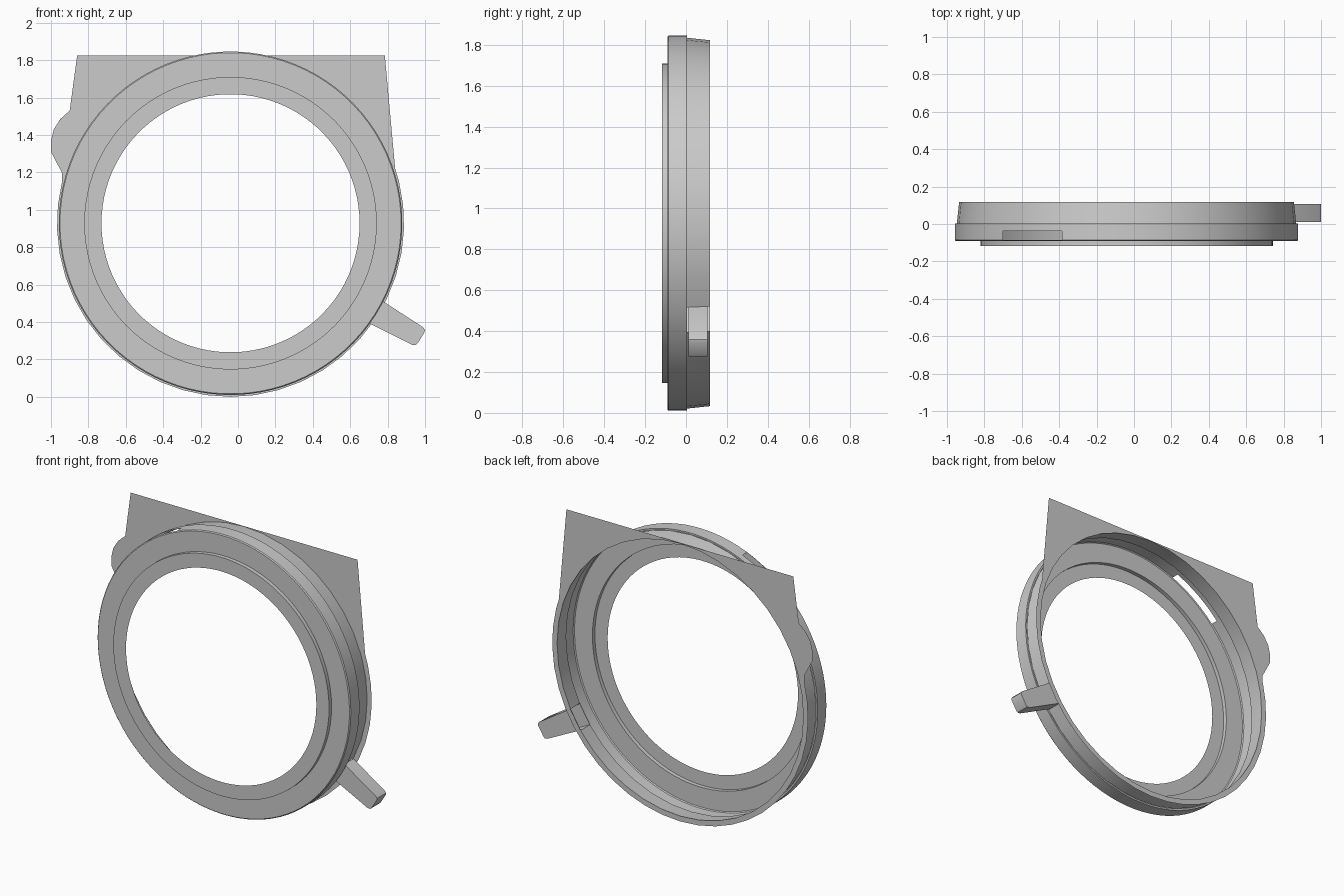
import bpy, bmesh, math

if "Cube" in bpy.data.objects:
    bpy.data.objects.remove(bpy.data.objects["Cube"])

CX, CZ = -0.04, 0.928          # ring axis


def polar(r, deg, y):
    a = math.radians(deg)
    return (CX + r * math.cos(a), y, CZ + r * math.sin(a))


def finish(name, bm):
    bmesh.ops.recalc_face_normals(bm, faces=bm.faces)
    me = bpy.data.meshes.new(name)
    bm.to_mesh(me)
    bm.free()
    ob = bpy.data.objects.new(name, me)
    bpy.context.collection.objects.link(ob)
    bpy.ops.object.select_all(action='DESELECT')
    ob.select_set(True)
    bpy.context.view_layer.objects.active = ob
    bpy.ops.object.shade_smooth_by_angle(angle=math.radians(30))
    return ob


def lathe(name, profile, n, skip=lambda band, deg: False):
    """Sheet of revolution about the y axis; skip() leaves openings."""
    bm = bmesh.new()
    rings = [[bm.verts.new(polar(r, 360 * i / n, y)) for i in range(n)]
             for r, y in profile]
    for b, (lo, hi) in enumerate(zip(rings, rings[1:])):
        for i in range(n):
            if not skip(b, 360 * (i + 0.5) / n):
                j = (i + 1) % n
                bm.faces.new((lo[i], lo[j], hi[j], hi[i]))
    return finish(name, bm)


# Front bezel: raised lip, flat flange, outer wall with a slot at upper left
lathe("front_bezel",
      [(0.69, -0.117), (0.782, -0.117), (0.782, -0.091), (0.912, -0.091),
       (0.918, -0.085), (0.918, -0.038), (0.918, 0.004), (0.907, 0.004)],
      90, lambda b, d: b == 4 and 112 < d < 136)

# Rear wall, open where the lever joins
lathe("rear_wall", [(0.907, 0.004), (0.895, 0.117)], 40,
      lambda b, d: 324 < d < 333)

# Thin back plate: square upper corners, side lug, round lower rim
outline = [(0.84, 1.22), (0.785, 1.825), (-0.86, 1.825), (-0.90, 1.53),
           (-0.95, 1.485), (-0.985, 1.43), (-1.0, 1.37), (-1.0, 1.31),
           (-0.94, 1.195)]
bm = bmesh.new()
outer = [bm.verts.new((x, 0.117, z)) for x, z in outline]
outer += [bm.verts.new(polar(0.928, 166 + 8 * i, 0.117)) for i in range(27)]
inner = [bm.verts.new(polar(0.893, 9 * i, 0.117)) for i in range(40)]
edges = [bm.edges.new((loop[i - 1], loop[i]))
         for loop in (outer, inner) for i in range(len(loop))]
bmesh.ops.triangle_fill(bm, edges=edges, use_beauty=True)
finish("back_plate", bm)

# Tapered hollow lever at lower right, open toward the ring
lever = [(0.692, 0.393), (0.93, 0.278), (0.95, 0.276), (0.962, 0.288),
         (0.997, 0.345), (1.0, 0.358), (0.99, 0.372), (0.768, 0.52)]
lever[0], lever[-1] = (polar(0.90, 324, 0)[::2]), (polar(0.90, 333, 0)[::2])
bm = bmesh.new()
a = [bm.verts.new((x, 0.012, z)) for x, z in lever]
b = [bm.verts.new((x, 0.106, z)) for x, z in lever]
bm.faces.new(a)
bm.faces.new(b)
for i in range(len(lever) - 1):
    bm.faces.new((a[i], a[i + 1], b[i + 1], b[i]))
finish("lever", bm)
